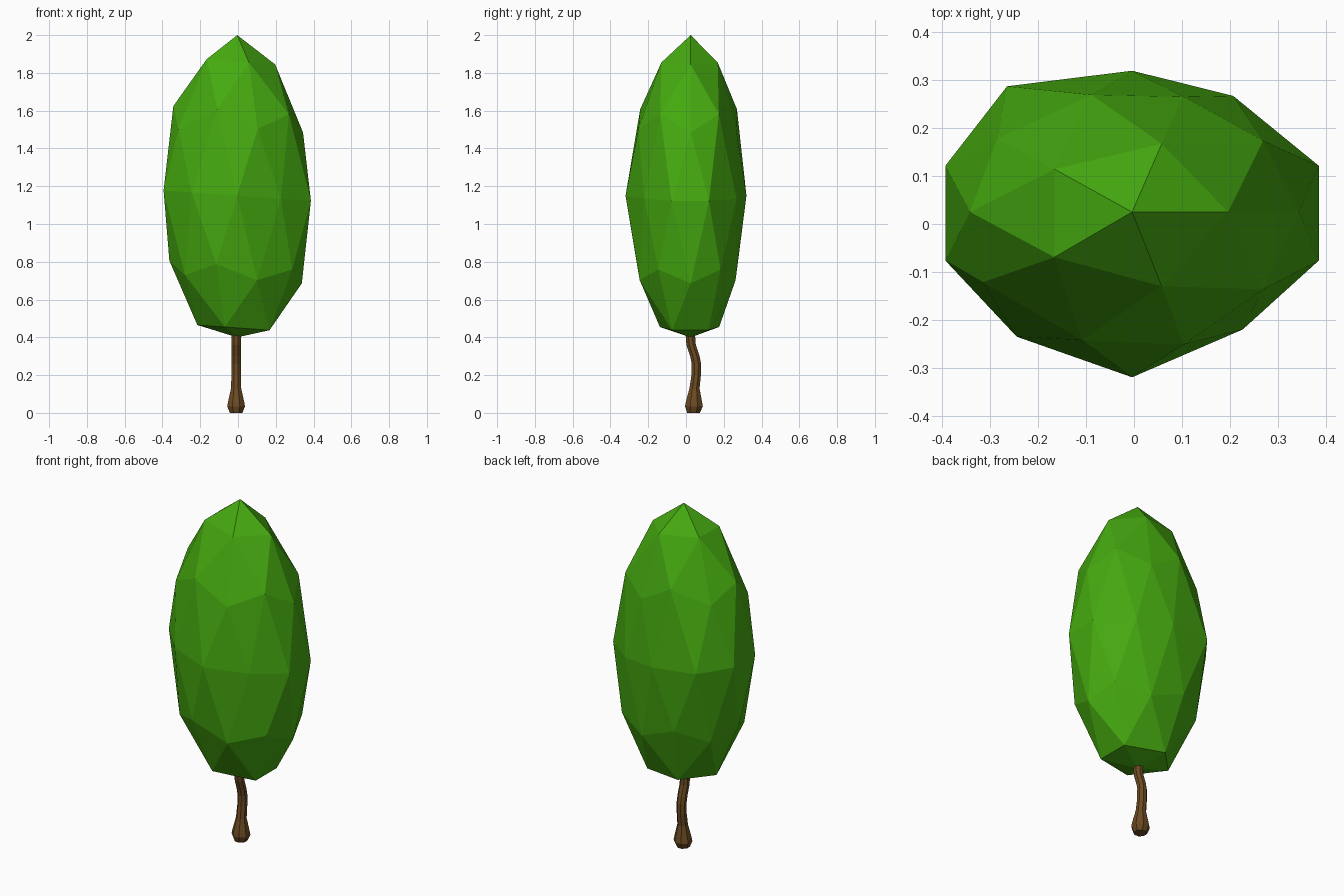
import bpy, bmesh
from math import cos, sin, tau

if "Cube" in bpy.data.objects:
    bpy.data.objects.remove(bpy.data.objects["Cube"])


def finish(bm, name, color):
    bmesh.ops.recalc_face_normals(bm, faces=bm.faces)
    mesh = bpy.data.meshes.new(name)
    bm.to_mesh(mesh)
    bm.free()
    obj = bpy.data.objects.new(name, mesh)
    bpy.context.collection.objects.link(obj)
    mat = bpy.data.materials.new(name + "_color")
    mat.diffuse_color = color
    mat.use_nodes = True
    mat.node_tree.nodes["Principled BSDF"].inputs["Base Color"].default_value = mat.diffuse_color
    mesh.materials.append(mat)


# Crown: icosphere whose rings are reshaped (sphere height: new height, width factor)
rings = {1.0: (2.0, 1.0), 0.851: (1.86, 0.93), 0.526: (1.60, 0.97),
         0.447: (1.51, 0.95), 0.0: (1.15, 1.0), -0.447: (0.78, 0.98),
         -0.526: (0.71, 0.98), -0.851: (0.45, 0.98), -1.0: (0.40, 1.0)}
# Individual bumps: (icosphere direction in degrees, ring) -> offset
bumps = {(216, 0.447): (-0.03, 0.02, -0.03), (126, 0.0): (-0.02, 0.02, 0.0),
         (54, 0.0): (-0.03, 0.0, 0.0), (306, 0.0): (-0.01, 0.03, 0.0),
         (234, 0.0): (0.0, 0.015, 0.0), (108, 0.526): (0.02, 0.01, 0.0)}
bm = bmesh.new()
bmesh.ops.create_icosphere(bm, subdivisions=2, radius=1.0)
points = []
for v in bm.verts:
    x, y, z = v.co
    key = min(rings, key=lambda k: abs(k - z))
    height, width = rings[key]
    v.co = (x * 0.41 * width - 0.004,
            y * 0.32 * width + 0.025 * (1 - y * y),
            height - 0.07 * x * 0.41)
    for (deg, ring), d in bumps.items():
        a = tau * deg / 360
        if ring == key and x * cos(a) + y * sin(a) > 0.84 \
                and abs(x * sin(a) - y * cos(a)) < 0.05:
            v.co.x += d[0]
            v.co.y += d[1]
            v.co.z += d[2]
finish(bm, "crown", (0.06, 0.40, 0.005, 1))

# Trunk: bent eight-sided tube with a flared foot (height, y centre, radius)
path = [(0.0, 0.04, 0.036), (0.035, 0.042, 0.051), (0.06, 0.042, 0.046),
        (0.13, 0.045, 0.029), (0.20, 0.054, 0.027), (0.26, 0.055, 0.027),
        (0.30, 0.047, 0.027), (0.36, 0.027, 0.027), (0.45, 0.02, 0.027)]
bm = bmesh.new()
sides = 8
loops = [[bm.verts.new((-0.01 + r * cos(tau * (i + 0.5) / sides),
                        yc + r * sin(tau * (i + 0.5) / sides), z))
          for i in range(sides)] for z, yc, r in path]
for low, high in zip(loops, loops[1:]):
    for i in range(sides):
        j = (i + 1) % sides
        bm.faces.new((low[i], low[j], high[j], high[i]))
bm.faces.new(loops[0][::-1])
bm.faces.new(loops[-1])
finish(bm, "trunk", (0.15, 0.07, 0.017, 1))
